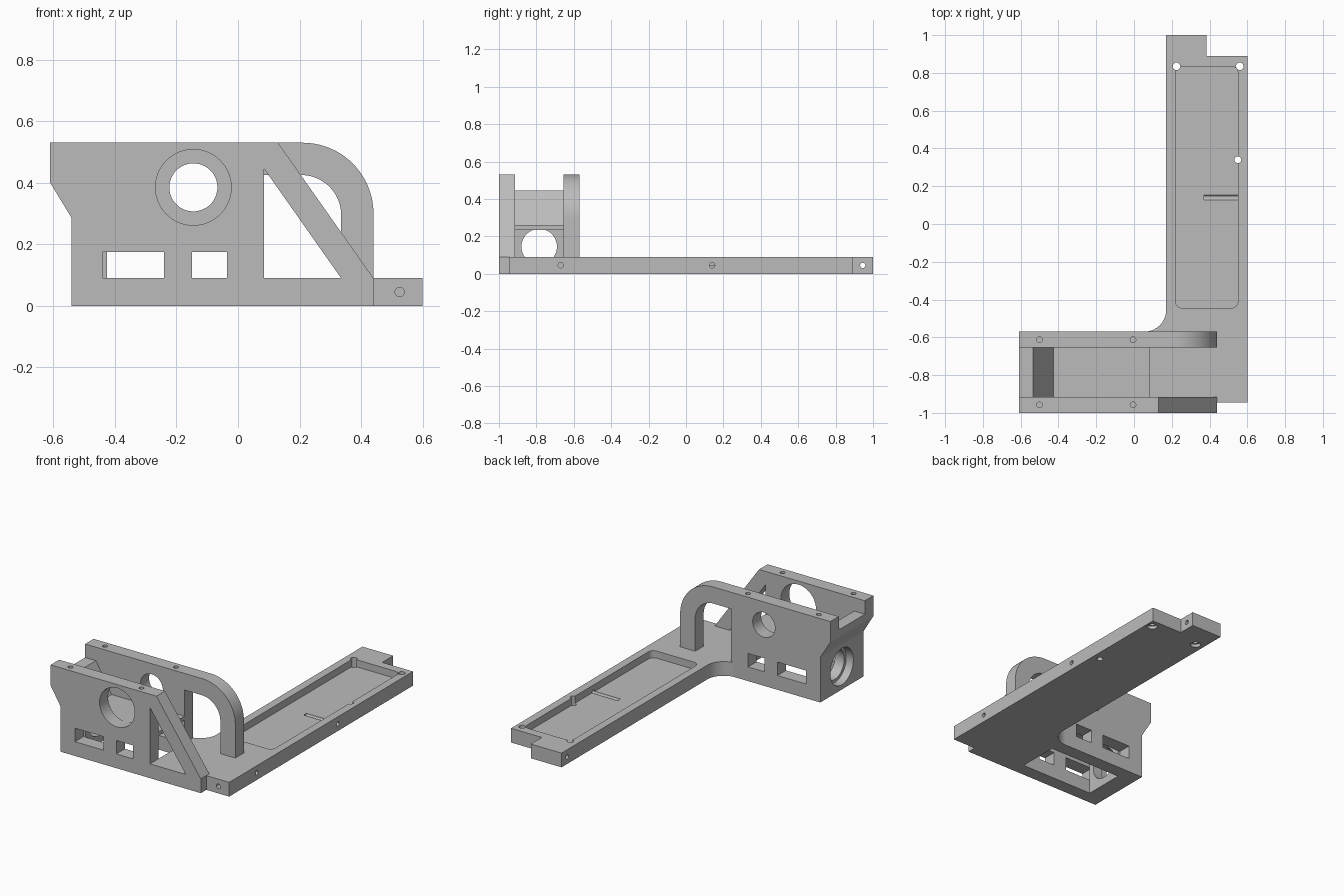
import bpy, bmesh, math
from mathutils import Matrix, Vector

old = bpy.data.objects.get("Cube")
if old:
    bpy.data.objects.remove(old, do_unlink=True)

grey = bpy.data.materials.new("plain grey")
grey.use_nodes = True
grey.diffuse_color = (0.5, 0.5, 0.5, 1)
bsdf = grey.node_tree.nodes["Principled BSDF"]
bsdf.inputs["Base Color"].default_value = (0.5, 0.5, 0.5, 1)
bsdf.inputs["Roughness"].default_value = 0.6


def arc(cx, cy, r, start, end, steps=20):
    """Points along an arc, angles in degrees."""
    angles = [math.radians(start + (end - start) * i / steps) for i in range(steps + 1)]
    return [(cx + r * math.cos(a), cy + r * math.sin(a)) for a in angles]


def prism(name, points, lo, hi, axis):
    """Extrude a profile: axis Z takes (x, y) points, axis Y takes (x, z)."""
    place = (lambda p: (p[0], p[1], lo)) if axis == 'Z' else (lambda p: (p[0], lo, p[1]))
    step = Vector((0, 0, hi - lo)) if axis == 'Z' else Vector((0, hi - lo, 0))
    bm = bmesh.new()
    face = bm.faces.new([bm.verts.new(place(p)) for p in points])
    grown = bmesh.ops.extrude_face_region(bm, geom=[face], use_keep_orig=True)
    moved = [g for g in grown["geom"] if isinstance(g, bmesh.types.BMVert)]
    bmesh.ops.translate(bm, verts=moved, vec=step)
    bmesh.ops.recalc_face_normals(bm, faces=bm.faces)
    return finish(name, bm)


def box(name, x, y, z):
    return prism(name, [(x[0], y[0]), (x[1], y[0]), (x[1], y[1]), (x[0], y[1])], *z, 'Z')


def drill(center, r, length, axis, sides=32):
    """Round cutter centred on a point."""
    turn = {'X': Matrix.Rotation(math.pi / 2, 4, 'Y'),
            'Y': Matrix.Rotation(math.pi / 2, 4, 'X'), 'Z': Matrix()}[axis]
    bm = bmesh.new()
    bmesh.ops.create_cone(bm, cap_ends=True, segments=sides, radius1=r, radius2=r,
                          depth=length, matrix=Matrix.Translation(center) @ turn)
    return finish("drill_cutter", bm)


def finish(name, bm):
    mesh = bpy.data.meshes.new(name)
    bm.to_mesh(mesh)
    bm.free()
    mesh.materials.append(grey)
    obj = bpy.data.objects.new(name, mesh)
    bpy.context.scene.collection.objects.link(obj)
    return obj


def cut(obj, cutters):
    """Subtract the cutters, bake the result and remove them."""
    for c in cutters:
        c.hide_render = True
        mod = obj.modifiers.new("cut", 'BOOLEAN')
        mod.operation = 'DIFFERENCE'
        mod.solver = 'EXACT'
        mod.object = c
    bpy.context.view_layer.update()
    graph = bpy.context.evaluated_depsgraph_get()
    baked = bpy.data.meshes.new_from_object(obj.evaluated_get(graph))
    obj.modifiers.clear()
    obj.data = baked
    for c in cutters:
        bpy.data.objects.remove(c, do_unlink=True)


FRONT = (-1.0, -0.915)
BACK = (-0.655, -0.57)
INSIDE = (FRONT[1], BACK[0])
MID = sum(INSIDE) / 2
DECK = 0.09
TOP = 0.53


def wall_cutters(y, bore):
    """Bore, two windows and two screw holes shared by both walls."""
    mid = sum(y) / 2
    span = (y[0] - 0.05, y[1] + 0.05)
    return [drill((-0.145, mid, 0.385), bore, 0.3, 'Y', 64),
            box("window_cutter", (-0.44, -0.24), span, (DECK, 0.175)),
            box("window_cutter", (-0.15, -0.035), span, (DECK, 0.175)),
            drill((-0.5, mid, TOP), 0.015, 0.16, 'Z'),
            drill((-0.005, mid, TOP), 0.015, 0.16, 'Z')]


# Front wall with a diagonal strut
left_edge = [(-0.61, TOP), (-0.61, 0.4), (-0.54, 0.285), (-0.54, 0)]
front_wall = prism("front_wall", left_edge + [(0.44, 0), (0.44, DECK), (0.13, TOP)],
                   *FRONT, 'Y')
brace_gap = prism("brace_gap_cutter", [(0.085, DECK), (0.335, DECK), (0.085, 0.445)],
                  FRONT[0] - 0.05, FRONT[1] + 0.05, 'Y')
cut(front_wall, wall_cutters(FRONT, 0.123) + [brace_gap])

# Back wall ending in a rounded arch
arch = ([(0.085, 0), (0.085, 0.425)] + arc(0.205, 0.295, 0.13, 90, 0)
        + [(0.335, DECK), (0.44, DECK)] + arc(0.21, 0.3, 0.23, 0, 90))
back_wall = prism("back_wall", left_edge + arch, *BACK, 'Y')
cut(back_wall, wall_cutters(BACK, 0.078))

# End wall with a stepped bore
end_wall = prism("end_wall", [(-0.61, 0.445), (-0.61, 0.4), (-0.54, 0.285), (-0.54, 0),
                              (-0.425, 0), (-0.425, 0.26), (-0.535, 0.445)], *INSIDE, 'Y')
cut(end_wall, [drill((-0.48, MID, 0.145), 0.095, 0.3, 'X', 64),
               drill((-0.54, MID, 0.145), 0.115, 0.1, 'X', 64)])

# Thin shelf between the walls
shelf = box("shelf", (-0.425, 0.085), INSIDE, (0.235, 0.26))

# Base plate with a filleted inner corner and a tab at the rear
outline = ([(0.085, FRONT[1]), (0.44, FRONT[1]), (0.44, -0.945), (0.6, -0.945),
            (0.6, 0.89), (0.385, 0.89), (0.385, 1.0), (0.17, 1.0)]
           + arc(0.055, -0.455, 0.115, 0, -90) + [(0.085, BACK[1])])
base_plate = prism("base_plate", outline, 0, DECK, 'Z')

# Shallow tray pocket with rounded corners
R = 0.035
x0, x1, y0, y1 = 0.22, 0.55, -0.445, 0.835
pocket = (arc(x1 - R, y1 - R, R, 0, 90, 8) + arc(x0 + R, y1 - R, R, 90, 180, 8)
          + arc(x0 + R, y0 + R, R, 180, 270, 8) + arc(x1 - R, y0 + R, R, 270, 360, 8))
cutters = [prism("pocket_cutter", pocket, 0.045, 0.2, 'Z')]

# Mounting holes, with wider recesses underneath the rear pair
for x in (0.225, 0.56):
    cutters += [drill((x, 0.835, 0.05), 0.02, 0.3, 'Z'),
                drill((x, 0.835, 0), 0.03, 0.04, 'Z')]
cutters += [drill((0.55, 0.34, 0.05), 0.018, 0.3, 'Z'),
            drill((0.5, 0.14, 0.045), 0.014, 0.26, 'X'),
            drill((0.6, -0.67, 0.045), 0.014, 0.2, 'X'),
            drill((0.28, 0.945, 0.045), 0.014, 0.4, 'X'),
            drill((0.525, -0.945, 0.045), 0.015, 0.2, 'Y')]
cut(base_plate, cutters)

# Smooth the round surfaces and keep the edges crisp
bpy.ops.object.select_all(action='DESELECT')
for part in (front_wall, back_wall, end_wall, shelf, base_plate):
    part.select_set(True)
bpy.context.view_layer.objects.active = base_plate
bpy.ops.object.shade_smooth_by_angle(angle=math.radians(30))
